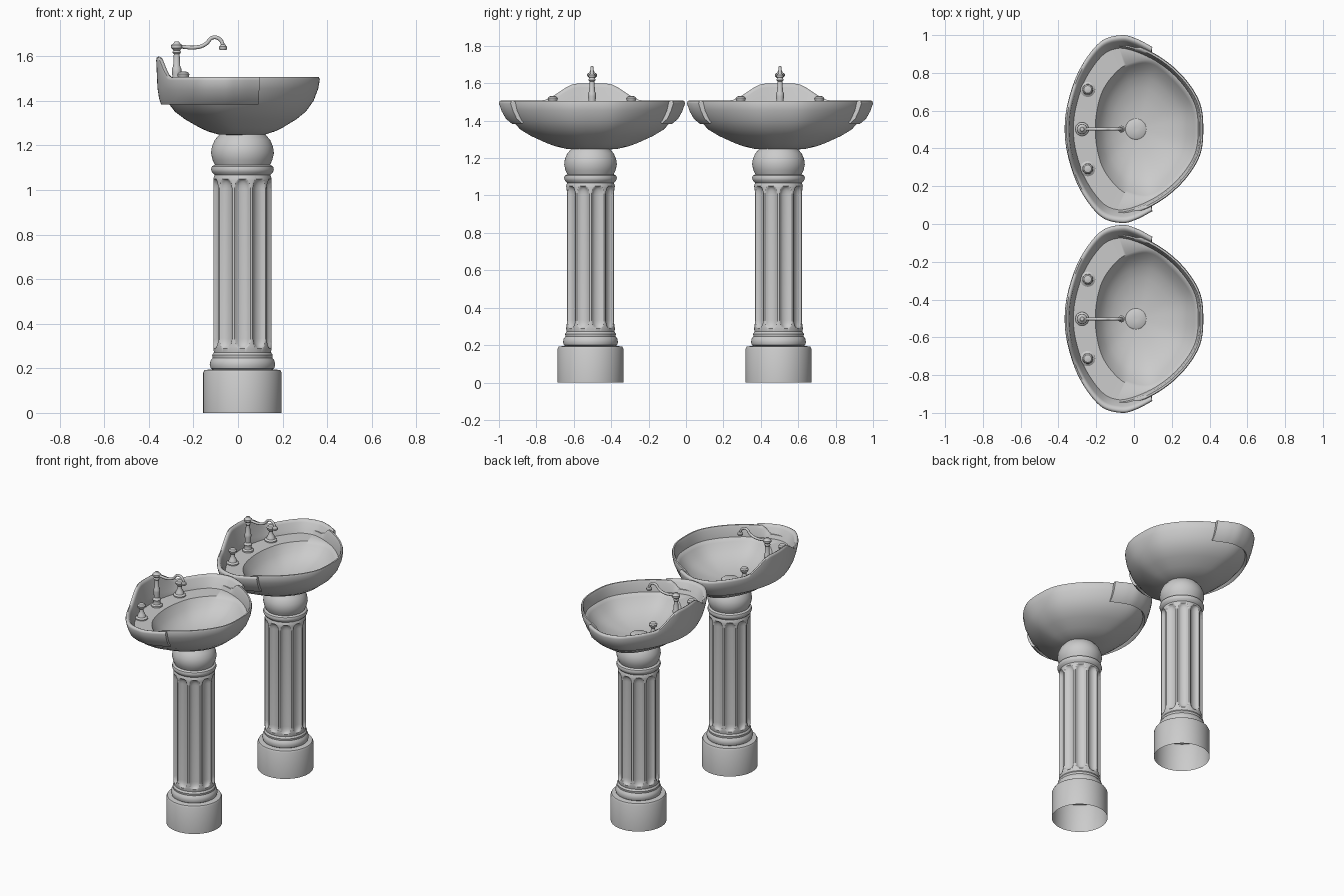
import bpy, bmesh, math
from mathutils import Vector

if "Cube" in bpy.data.objects:
    bpy.data.objects.remove(bpy.data.objects["Cube"])


def skin(name, rings, loc, cap_start=True, cap_end=True, angle=35):
    """Join closed rings of points into one smooth-shaded object."""
    bm = bmesh.new()
    vs = [[bm.verts.new(p) for p in ring] for ring in rings]
    n = len(rings[0])
    for a, b in zip(vs, vs[1:]):
        for i in range(n):
            j = (i + 1) % n
            bm.faces.new((a[i], a[j], b[j], b[i]))
    if cap_start:
        bm.faces.new(vs[0])
    if cap_end:
        bm.faces.new(vs[-1])
    bmesh.ops.recalc_face_normals(bm, faces=bm.faces[:])
    me = bpy.data.meshes.new(name)
    bm.to_mesh(me)
    bm.free()
    ob = bpy.data.objects.new(name, me)
    bpy.context.collection.objects.link(ob)
    ob.location = loc
    bpy.ops.object.select_all(action='DESELECT')
    ob.select_set(True)
    bpy.context.view_layer.objects.active = ob
    bpy.ops.object.shade_smooth_by_angle(angle=math.radians(angle))
    return ob


def lathe(name, profile, loc, seg=32, groove=None, cap_start=True, angle=35):
    rings = []
    for r, z in profile:
        ring = []
        for i in range(seg):
            a = 2 * math.pi * i / seg
            q = r - (groove(a, z) if groove else 0)
            ring.append((q * math.cos(a), q * math.sin(a), z))
        rings.append(ring)
    return skin(name, rings, loc, cap_start, True, angle)


def spline(pts, closed, steps=8):
    """Catmull-Rom curve through 2D points."""
    p = [Vector(q) for q in pts]
    n = len(p)
    get = (lambda i: p[i % n]) if closed else (lambda i: p[max(0, min(n - 1, i))])
    out = []
    for i in range(n if closed else n - 1):
        a, b, c, d = (get(i + k) for k in (-1, 0, 1, 2))
        for s in range(steps):
            t = s / steps
            out.append(0.5 * (2 * b + (c - a) * t + (2 * a - 5 * b + 4 * c - d) * t * t
                              + (3 * b - a - 3 * c + d) * t ** 3))
    if not closed:
        out.append(p[-1])
    return out


def smooth(t):
    t = max(0, min(1, t))
    return t * t * (3 - 2 * t)


def mirror_loop(half):
    return half + [(x, -y) for x, y in half[-2:0:-1]]


# Plan outlines, front (+x) to back (-x), mirrored across y
BOWL = spline(mirror_loop([(.367, 0), (.345, .15), (.245, .295), (.10, .405), (-.07, .465),
                           (-.18, .43), (-.275, .31), (-.335, .16), (-.35, 0)]), True)
INNER = spline(mirror_loop([(.332, 0), (.312, .135), (.22, .262), (.095, .36), (-.03, .345),
                            (-.105, .29), (-.165, .205), (-.195, .105), (-.205, 0)]), True)
half = [(.097, .435), (.01, .48), (-.07, .497), (-.18, .46), (-.286, .32), (-.348, .15)]
SKIRT = spline(half + [(-.367, 0)] + [(x, -y) for x, y in half[::-1]], False)


def basin(loc):
    def ring(outline, s, z):
        c = Vector((.02, 0))
        pts = []
        for p in outline:
            q = c + (p - c) * s
            # tuck the rear rim inside the raised surround
            drop = max(0, z - 1.455) * smooth((.07 - p.x) / .08)
            pts.append((q.x, q.y, z - drop))
        return pts
    outer = [(.12, 1.242), (.3, 1.25), (.42, 1.263), (.52, 1.28), (.7, 1.318), (.82, 1.352),
             (.92, 1.40), (.98, 1.455), (1, 1.495), (.99, 1.506), (.965, 1.506), (.945, 1.49),
             (.92, 1.43)]
    inner = [(1, 1.427), (.96, 1.41), (.86, 1.375), (.75, 1.348), (.6, 1.325), (.4, 1.306),
             (.15, 1.296)]
    skin("basin", [ring(BOWL, s, z) for s, z in outer]
         + [ring(INNER, s, z) for s, z in inner], loc, angle=50)


def surround(loc):
    # x scale, y scale, height, share of the backsplash rise
    section = [(.94, .86, 1.383, 0), (.965, .925, 1.41, 0), (.985, .97, 1.45, .1),
               (1, 1, 1.492, 1), (.993, .993, 1.504, 1), (.975, .975, 1.508, 1),
               (.95, .95, 1.504, 1), (.935, .93, 1.492, .95), (.90, .885, 1.45, .15),
               (.87, .86, 1.425, 0), (.88, .83, 1.40, 0)]
    rings = []
    for p in SKIRT:
        rise = .09 * smooth((.28 - abs(p.y)) / .2)
        rings.append([(p.x * sx, p.y * sy, z + rise * k) for sx, sy, z, k in section])
    skin("rear_surround", rings, loc, angle=50)


def flute(a, z):
    """Depth of the ten round-ended grooves in the shaft."""
    u = ((a * 10 / (2 * math.pi)) % 1 - .5) / .4
    e = max(0, 1 - min(z - .29, 1.05 - z) / .045)
    return .021 * math.sqrt(max(0, 1 - u * u - e * e))


def pedestal(loc):
    ends = [0, .006, .012, .02, .03, .045]
    shaft = [(.131, .29 + e) for e in ends] + [(.131, 1.05 - e) for e in ends[::-1]]
    prof = [(.176, 0), (.176, .18), (.17, .192), (.136, .196), (.142, .2), (.147, .215),
            (.143, .235), (.134, .247), (.136, .26), (.128, .272)] + shaft + [
            (.125, 1.068), (.137, 1.08), (.141, 1.093), (.137, 1.106), (.124, 1.113),
            (.134, 1.135), (.141, 1.165), (.137, 1.195), (.124, 1.225), (.095, 1.258)]
    lathe("pedestal", prof, loc, 160, flute, cap_start=False)


def tap(loc):
    # spout column with finial
    lathe("faucet_column", [(.036, 1.42), (.036, 1.438), (.026, 1.446), (.022, 1.46),
                            (.027, 1.475), (.018, 1.49), (.021, 1.53), (.021, 1.545),
                            (.016, 1.555), (.013, 1.61), (.02, 1.618), (.015, 1.627),
                            (.026, 1.638), (.026, 1.65), (.015, 1.657), (.01, 1.667)],
          loc + Vector((-.275, 0, 0)))
    # swan-neck spout
    cu = bpy.data.curves.new("faucet_spout", 'CURVE')
    cu.dimensions = '3D'
    cu.bevel_depth = .0085
    cu.bevel_resolution = 4
    cu.resolution_u = 8
    cu.use_fill_caps = True
    pts = [(-.275, 1.645), (-.18, 1.641), (-.145, 1.655), (-.113, 1.684), (-.083, 1.677),
           (-.068, 1.65), (-.067, 1.635)]
    sp = cu.splines.new('BEZIER')
    sp.bezier_points.add(len(pts) - 1)
    for b, (x, z) in zip(sp.bezier_points, pts):
        b.co = (x, 0, z)
        b.handle_left_type = b.handle_right_type = 'AUTO'
    ob = bpy.data.objects.new("faucet_spout", cu)
    ob.location = loc
    bpy.context.collection.objects.link(ob)
    lathe("spout_nozzle", [(.015, 1.629), (.018, 1.634), (.018, 1.643), (.01, 1.652)],
          loc + Vector((-.067, 0, 0)), 24)
    # pair of handles
    for s in (-1, 1):
        lathe("tap_handle", [(.04, 1.42), (.04, 1.436), (.028, 1.444), (.022, 1.462),
                             (.014, 1.475), (.013, 1.495), (.025, 1.508), (.027, 1.52),
                             (.02, 1.529), (.008, 1.532)],
              loc + Vector((-.245, s * .21, 0)))
    # drain plug
    lathe("drain", [(.055, 1.29), (.055, 1.303), (.048, 1.308), (.01, 1.309)],
          loc + Vector((.01, 0, 0)))


# Two identical basins side by side
for y in (-.5025, .5025):
    at = Vector((0, y, 0))
    basin(at)
    surround(at)
    pedestal(at + Vector((.02, -.008, 0)))
    tap(at)
